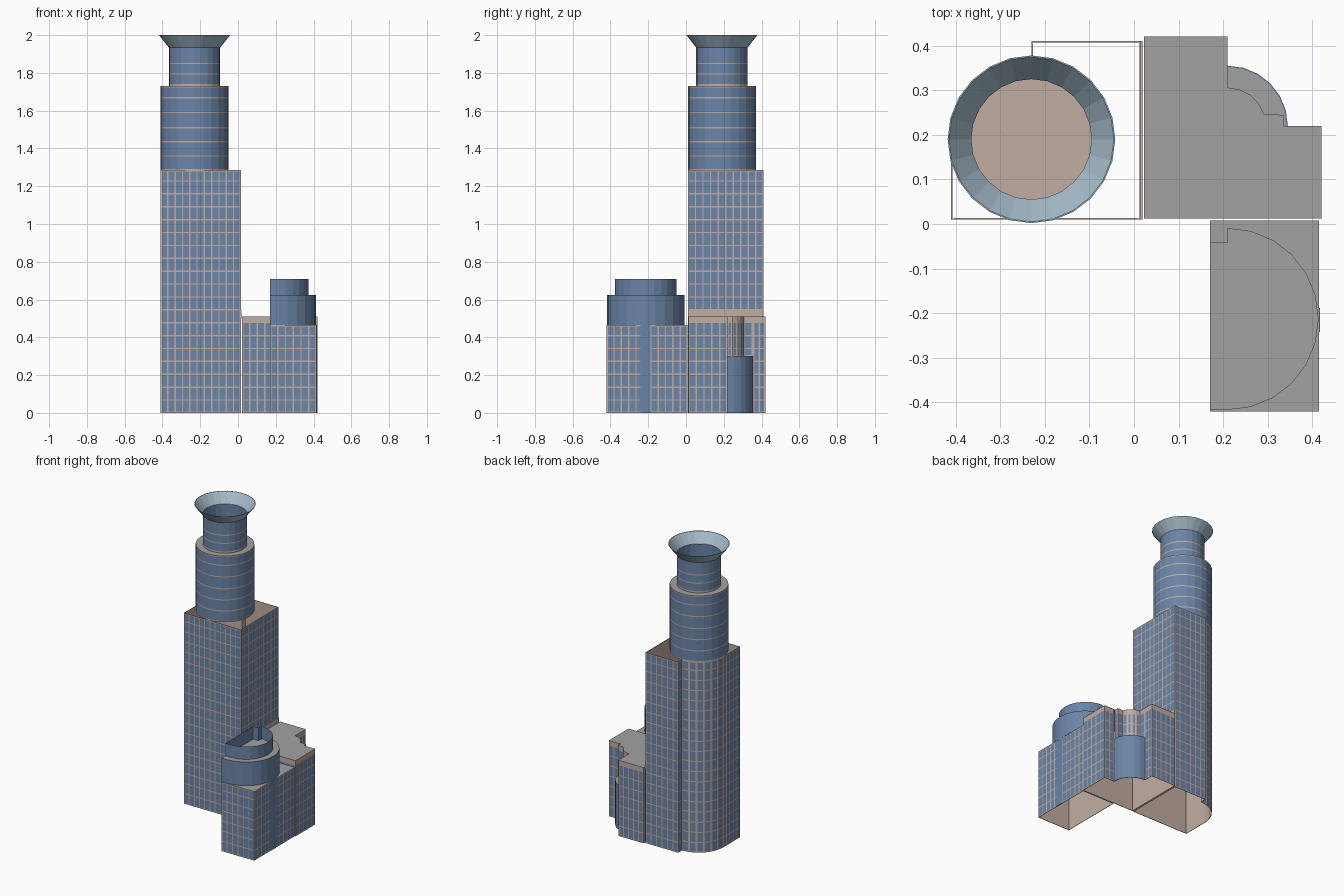
import bpy, bmesh, math
from mathutils import Vector

if "Cube" in bpy.data.objects:
    bpy.data.objects.remove(bpy.data.objects["Cube"])


def material(name, rgb):
    m = bpy.data.materials.new(name)
    m.use_nodes = True
    m.diffuse_color = (*rgb, 1)
    m.node_tree.nodes["Principled BSDF"].inputs["Base Color"].default_value = (*rgb, 1)
    return m


GLASS = material("blue_glass", (0.147, 0.233, 0.39))
STONE = material("pale_brown_stone", (0.54, 0.42, 0.37))
ROOF = material("roof_grey", (0.36, 0.36, 0.36))
METAL = material("pale_steel", (0.38, 0.50, 0.59))
ROW, COL, BAR = 0.0682, 0.0387, 0.007


def finish(name, bm, mats):
    bmesh.ops.remove_doubles(bm, verts=bm.verts, dist=1e-5)
    me = bpy.data.meshes.new(name)
    bm.to_mesh(me)
    bm.free()
    for m in mats:
        me.materials.append(m)
    ob = bpy.data.objects.new(name, me)
    bpy.context.collection.objects.link(ob)
    return ob


def arc(cx, cy, r, a0, a1, n):
    angles = [math.radians(a0 + (a1 - a0) * i / n) for i in range(n + 1)]
    return [(cx + r * math.cos(a), cy + r * math.sin(a)) for a in angles]


def spans(start, end, centres, first=BAR, last=BAR):
    """Breaks alternating bar, pane, bar, pane ... bar."""
    out = [start, start + first]
    for c in centres:
        out += [c - BAR / 2, c + BAR / 2]
    return out + [end - last, end]


def wall(name, path, zs, closed=True, columns=True, lined=True):
    """Upright sheet along a path: odd spans are glass, even spans are stone."""
    bm = bmesh.new()
    pts = [Vector((x, y, 0)) for x, y in path]
    for a, b in zip(pts, pts[1:] + pts[:1] if closed else pts[1:]):
        length = (b - a).length
        if length < 1e-4:
            continue
        us = [0, length]
        if columns:
            n = max(1, round(length / COL))
            edge = min(BAR, length / 4)
            us = spans(0, length, [length * i / n for i in range(1, n)], edge, edge)
        d = (b - a) / length
        for i in range(len(us) - 1):
            p, q = a + d * us[i], a + d * us[i + 1]
            for j in range(len(zs) - 1):
                f = bm.faces.new([bm.verts.new((v.x, v.y, z)) for v, z in
                                  ((p, zs[j]), (q, zs[j]), (q, zs[j + 1]), (p, zs[j + 1]))])
                pane = (j % 2 == 1 or len(zs) == 2) and (i % 2 == 1 or not columns)
                f.material_index = 0 if pane else 1
    ob = finish(name, bm, [GLASS, STONE])
    if lined:
        # Stone lining on the inner side of the walls
        mod = ob.modifiers.new("lining", "SOLIDIFY")
        mod.thickness, mod.offset, mod.material_offset = 0.003, -1, 1
    return ob


def storeys(z0, z1, band=BAR):
    n = int(z1 / ROW) + 1
    rows = [k * ROW for k in range(n) if z0 + 0.02 < k * ROW < z1 - max(band, 0.02) - BAR]
    return spans(z0, z1, rows, BAR, band)


def slab(name, path, z, mat):
    bm = bmesh.new()
    bm.faces.new([bm.verts.new((x, y, z)) for x, y in path])
    return finish(name, bm, [mat])


def plate(name, lo, hi, mat):
    bm = bmesh.new()
    bmesh.ops.create_cube(bm, size=1)
    for v in bm.verts:
        v.co = [l + (h - l) * (c + 0.5) for l, h, c in zip(lo, hi, v.co)]
    return finish(name, bm, [mat])


def rings(name, loops, mat):
    """Bridge neighbouring loops given as (path, z)."""
    bm = bmesh.new()
    rows = [[bm.verts.new((x, y, z)) for x, y in p] for p, z in loops]
    for r, s in zip(rows, rows[1:]):
        for i in range(len(r) - 1):
            bm.faces.new((r[i], r[i + 1], s[i + 1], s[i]))
    return finish(name, bm, [mat])


# Main tower with one rounded corner, open at the top
CX, CY, R = -0.23, 0.19, 0.18
TOP = 1.285
tower = [(-0.41, 0.01), (0.015, 0.01), (0.015, 0.41), (CX, 0.41)]
wall("tower_walls", tower + arc(CX, CY, R, 90, 180, 6), storeys(0, TOP))
plate("tower_side_band", (0.014, 0.01, 0.50), (0.019, 0.41, 0.543), STONE)


# Round upper stages with stone bands
def circle(r):
    return arc(CX, CY, r, 0, 360, 24)


wall("middle_drum", circle(R), spans(TOP, 1.73, [1.36, 1.435, 1.51, 1.59, 1.668]),
     columns=False, lined=False)
wall("upper_drum", circle(0.136), spans(1.73, 1.935, [1.795, 1.85], 0.012, 0.001),
     columns=False, lined=False)
rings("middle_drum_ledge", [(circle(R), 1.73), (circle(0.136), 1.73)], ROOF)
slab("upper_drum_floor", circle(0.136)[:-1], 1.735, STONE)
rings("crown_flare", [(circle(0.137), 1.935), (circle(0.188), 2.0),
                      (circle(0.185), 2.0), (circle(0.135), 1.936)], METAL)

# Rear annex: straight walls, curved corner bay and set-back upper bay
AX, AY, AH, LEDGE = 0.21, 0.22, 0.51, 0.30
straight = [(AX, 0.355), (AX, 0.42), (0.022, 0.42), (0.022, 0.012),
            (0.42, 0.012), (0.42, AY), (0.345, AY)]
recess = [(0.335, AY), (0.335, 0.245)] + arc(AX, AY, 0.086, 17, 90, 4) + [(AX, 0.355)]
bay = arc(AX, AY, 0.135, 0, 90, 6)
wall("rear_annex_walls", straight, storeys(0, AH, 0.034), closed=False)
wall("rear_annex_recess", recess, storeys(LEDGE, AH, 0.034), closed=False)
wall("rear_annex_bay", bay, [0, LEDGE], closed=False, columns=False)
slab("rear_annex_bay_ledge", [(AX, AY)] + bay, LEDGE, ROOF)
slab("rear_annex_roof", straight[1:] + recess, AH + 0.001, ROOF)

# Front annex: rectangular block with a glazed strip in its outer wall
FX0, FX1, FY0, FY1, FH = 0.17, 0.415, -0.42, 0.008, 0.465
block = [(FX0, FY0), (FX1, FY0), (FX1, FY1), (FX0, FY1)]
wall("front_annex_walls", block, storeys(0, FH))
slab("front_annex_roof", block, FH + 0.001, ROOF)
plate("front_annex_strip", (FX1 - 0.001, -0.242, 0), (FX1 + 0.002, -0.188, FH), GLASS)


# Half-round drums on the front annex; the upper one is an open parapet
def half_round(r):
    return arc(0.21, -0.213, r, -90, 90, 12) + [(0.21, r - 0.245), (FX0, r - 0.245), (FX0, -0.213 - r)]


wall("lower_half_drum", half_round(0.204), [FH, 0.625], columns=False, lined=False)
slab("lower_half_drum_roof", half_round(0.204), 0.625, ROOF)
wall("upper_half_drum", half_round(0.164), [0.625, 0.71], columns=False, lined=False)
